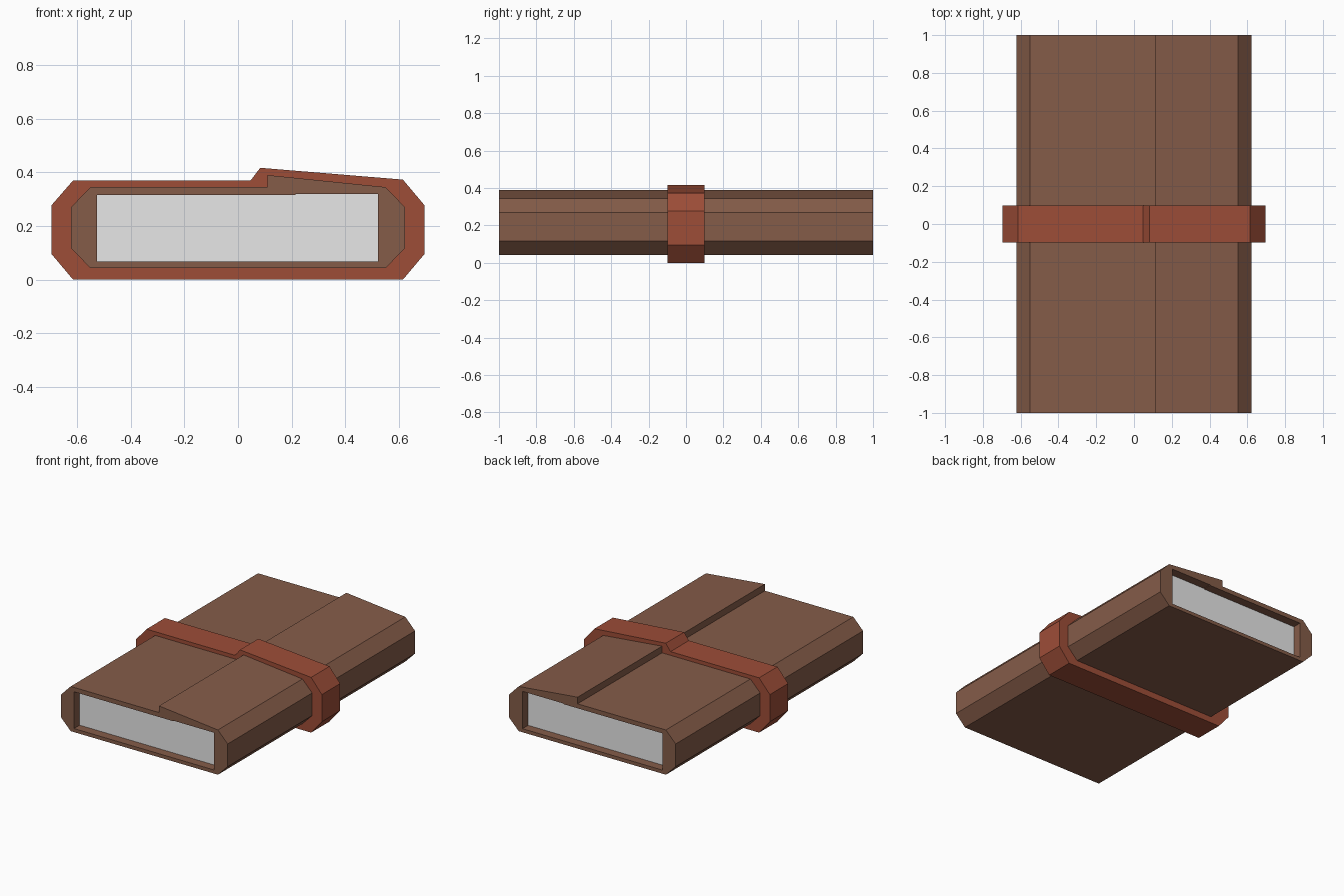
import bpy, bmesh

if "Cube" in bpy.data.objects:
    bpy.data.objects.remove(bpy.data.objects["Cube"])


def material(name, rgb):
    m = bpy.data.materials.new(name)
    m.diffuse_color = (*rgb, 1)
    m.use_nodes = True
    m.node_tree.nodes["Principled BSDF"].inputs["Base Color"].default_value = m.diffuse_color
    return m


def extrude_profile(name, outer, half, mat, hole=None):
    """Extrude an x/z outline along y, optionally with an open hole through it."""
    bm = bmesh.new()
    ends = ([], [])
    for pts in [outer] + ([hole] if hole else []):
        rings = [[bm.verts.new((x, y, z)) for x, z in pts] for y in (-half, half)]
        n = len(pts)
        for i in range(n):
            j = (i + 1) % n
            bm.faces.new((rings[0][i], rings[0][j], rings[1][j], rings[1][i]))
        for ring, edges in zip(rings, ends):
            edges += [bm.edges.get((ring[i], ring[(i + 1) % n])) for i in range(n)]
    for edges, ny in zip(ends, (-1, 1)):
        bmesh.ops.triangle_fill(bm, edges=edges, use_beauty=True, use_dissolve=False,
                                normal=(0, ny, 0))
    bmesh.ops.recalc_face_normals(bm, faces=bm.faces[:])
    me = bpy.data.meshes.new(name)
    bm.to_mesh(me)
    bm.free()
    me.materials.append(mat)
    ob = bpy.data.objects.new(name, me)
    bpy.context.collection.objects.link(ob)
    return ob


leather = material("brown leather", (0.234, 0.107, 0.066))
strap_red = material("red brown strap", (0.337, 0.075, 0.039))
paper = material("grey paper", (0.8, 0.8, 0.8))

# Wrapped leather cover with the overlapping flap on the right
cover = [(-0.55, 0.043), (0.55, 0.043), (0.623, 0.117), (0.623, 0.27), (0.55, 0.345),
         (0.11, 0.39), (0.11, 0.345), (-0.55, 0.345), (-0.623, 0.27), (-0.623, 0.117)]
opening = [(-0.525, 0.067), (0.522, 0.067), (0.522, 0.319), (0.215, 0.319),
           (0.215, 0.315), (-0.525, 0.315)]
extrude_profile("cover", cover, 1.0, leather, opening)

# Page block, set back from both ends
pages = [(-0.53, 0.062), (0.527, 0.062), (0.527, 0.324), (-0.53, 0.324)]
extrude_profile("pages", pages, 0.94, paper)

# Strap around the middle, stepping over the flap
strap = [(-0.615, 0.0), (0.615, 0.0), (0.695, 0.095), (0.695, 0.278), (0.615, 0.373),
         (0.083, 0.417), (0.047, 0.37), (-0.615, 0.37), (-0.695, 0.278), (-0.695, 0.095)]
extrude_profile("strap", strap, 0.098, strap_red)
